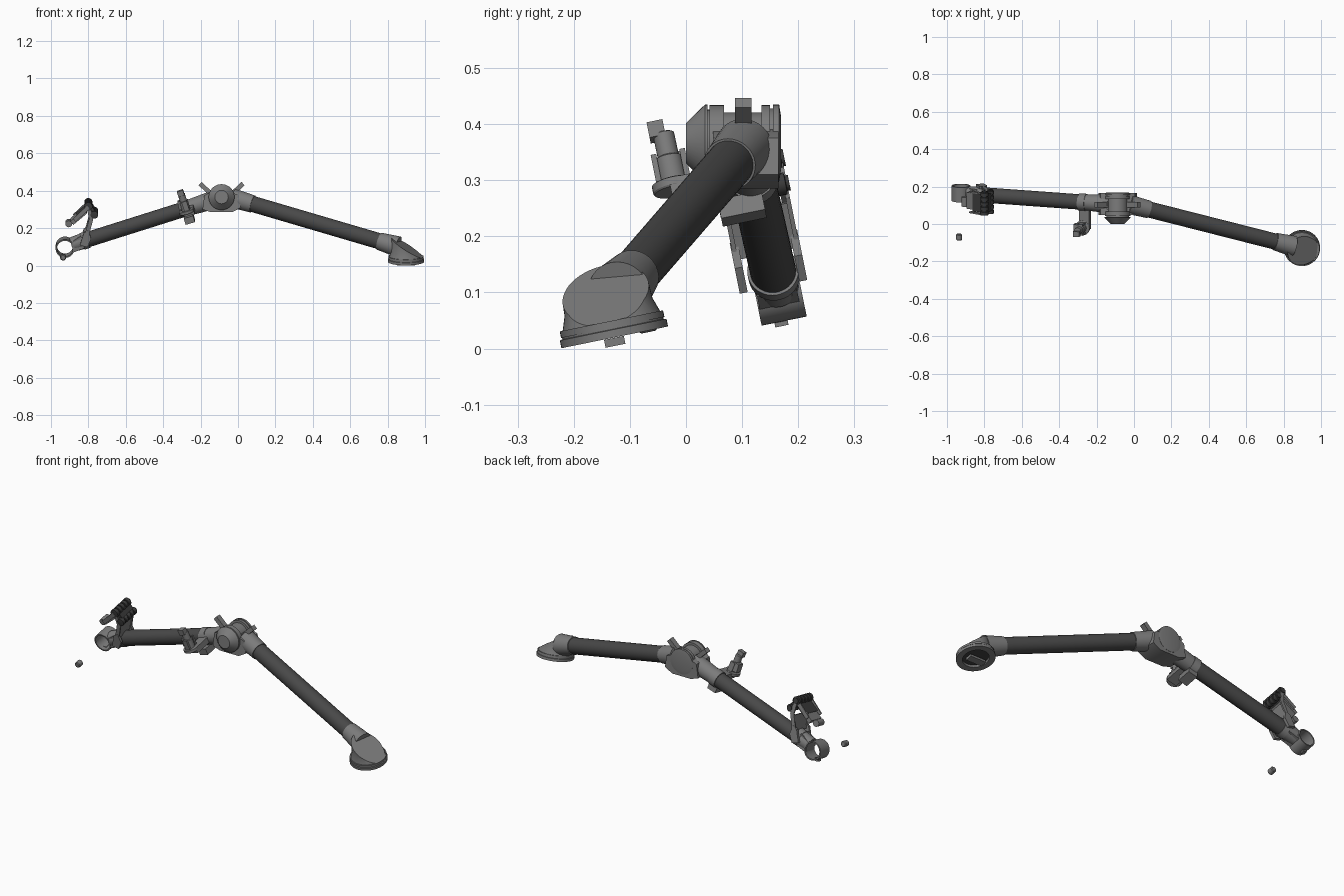
import bpy, bmesh, math
from mathutils import Vector as V, Matrix

if "Cube" in bpy.data.objects:
    bpy.data.objects.remove(bpy.data.objects["Cube"])


def material(name, c):
    m = bpy.data.materials.new(name)
    m.diffuse_color = (c, c, c, 1)
    m.use_nodes = True
    m.node_tree.nodes["Principled BSDF"].inputs["Base Color"].default_value = m.diffuse_color
    return m


GREY = material("mid grey metal", 0.2)
DARK = material("dark tube", 0.065)
BLACK = material("dark fittings", 0.045)


def finish(name, bm, mat):
    bmesh.ops.remove_doubles(bm, verts=bm.verts, dist=1e-6)
    bmesh.ops.recalc_face_normals(bm, faces=bm.faces)
    for f in bm.faces:
        f.smooth = True
    for e in bm.edges:
        e.smooth = len(e.link_faces) == 2 and e.calc_face_angle(0) < math.radians(30)
    me = bpy.data.meshes.new(name)
    bm.to_mesh(me)
    bm.free()
    me.materials.append(mat)
    ob = bpy.data.objects.new(name, me)
    bpy.context.collection.objects.link(ob)
    return ob


def lathe_bm(origin, axis, profile, closed=False, seg=40):
    """Revolve (radius, height) points round an axis."""
    bm = bmesh.new()
    rot = V(axis).to_track_quat('Z', 'Y')
    rings = []
    for r, h in profile:
        rings.append([bm.verts.new(V(origin) + rot @ V((r * math.cos(a), r * math.sin(a), h)))
                      for a in (2 * math.pi * i / seg for i in range(seg))])
    pairs = list(zip(rings, rings[1:] + rings[:1]))
    for a, b in pairs if closed else pairs[:-1]:
        for i in range(seg):
            j = (i + 1) % seg
            bm.faces.new((a[i], a[j], b[j], b[i]))
    if not closed:
        bm.faces.new(rings[0])
        bm.faces.new(rings[-1])
    return bm


def lathe(name, origin, axis, profile, mat=GREY, closed=False, seg=40):
    return finish(name, lathe_bm(origin, axis, profile, closed, seg), mat)


def rod(name, p, q, r0, r1=None, mat=GREY, seg=32):
    d = V(q) - V(p)
    return lathe(name, p, d, [(r0, 0), (r1 or r0, d.length)], mat, seg=seg)


def prism(name, pts, t0, t1, yc, zc, mat=GREY, tilt=0.2):
    """Extrude a front-view (x, z) outline along y, leaning with the arm plane."""
    bm = bmesh.new()
    c = math.sqrt(1 - tilt * tilt)
    a, b = [[bm.verts.new((x, yc - tilt * (z - zc) + c * t, z + tilt * t)) for x, z in pts]
            for t in (t0, t1)]
    bm.faces.new(a)
    bm.faces.new(b)
    for i in range(len(pts)):
        j = (i + 1) % len(pts)
        bm.faces.new((a[i], a[j], b[j], b[i]))
    return finish(name, bm, mat)


def bar(name, p, q, w, t0, t1, yc, zc, mat=GREY, tilt=0.2):
    """Straight flat bar between two front-view points."""
    p, q = V(p), V(q)
    n = V((p.y - q.y, q.x - p.x)).normalized() * w / 2
    return prism(name, [p + n, q + n, q - n, p - n], t0, t1, yc, zc, mat, tilt)


S = V((0, 0.98, 0.2))      # sideways axis of the leaning arm
U = V((0, -0.2, 0.98))     # up axis of the leaning arm

# ---- long tubes
A0, A1 = V((0.0, 0.098, 0.352)), V((0.83, -0.113, 0.108))
B0, B1 = V((-0.15, 0.108, 0.345)), V((-0.90, 0.162, 0.108))
rod("lower_arm_tube", A0.lerp(A1, .08), A1.lerp(A0, .06), 0.043, mat=DARK)
rod("upper_arm_tube", B0.lerp(B1, .1), B1.lerp(B0, .06), 0.041, mat=DARK)
rod("lower_arm_elbow_collar", A0.lerp(A1, -.03), A0.lerp(A1, .095), 0.052, 0.047)
rod("lower_arm_foot_collar", A0.lerp(A1, .91), A0.lerp(A1, 1.03), 0.047, 0.056)
rod("upper_arm_elbow_collar", B0.lerp(B1, -.03), B0.lerp(B1, .14), 0.05, 0.043)
rod("upper_arm_wrist_collar", B0.lerp(B1, .90), B0.lerp(B1, .985), 0.043, 0.04)

# ---- elbow joint
lathe("elbow_drum", (-0.088, 0, 0.366), (0, 1, 0),
      [(.036, 0), (.069, .034), (.069, .038), (.06, .038), (.06, .042), (.068, .042),
       (.068, .068), (.055, .068), (.055, .135), (.068, .135), (.068, .15), (.062, .15),
       (.062, .155), (.069, .155), (.069, .166), (.05, .169)])
prism("elbow_housing", [(-.15, .39), (-.03, .39), (.005, .375), (.015, .31), (-.03, .285),
                        (-.145, .285), (-.19, .30), (-.18, .375)],
      -.055, .062, .103, .35, tilt=0)
for sx in (-1, 1):
    bar("elbow_lug", (-.088 + sx * .055, .382), (-.088 + sx * .115, .438), .024,
        -.015, .015, .102, .4, tilt=0)

# ---- foot: tapered body sliced by a slanted face, on a stepped flange
F = V((0.898, -0.127, 0.02))
bm = lathe_bm(F + U * .02, U, [(.092, 0), (.08, .035), (.074, .17)], seg=48)
bmesh.ops.bisect_plane(bm, geom=bm.verts[:] + bm.edges[:] + bm.faces[:], dist=1e-6,
                       plane_co=(0.89, -0.13, 0.108), plane_no=(0.53, -0.22, 0.82),
                       clear_outer=True)
bmesh.ops.holes_fill(bm, edges=[e for e in bm.edges if e.is_boundary])
finish("foot_body", bm, GREY)
lathe("foot_flange", F, U, [(.066, 0), (.097, 0), (.097, .014), (.092, .015), (.092, .018),
                            (.094, .018), (.094, .03), (.066, .03)], closed=True, seg=48)
rod("foot_recess", F + U * .014, F + U * .024, .068, mat=BLACK)
bar("foot_latch_bar", (.85, .012), (.945, .012), .014, -.018, .018, F.y, .012)

# ---- open wrist band at the far end
W = V((-0.925, 0.165, 0.098))
lathe("wrist_band", W - S * .041, S, [(.05, 0), (.05, .082), (.043, .082), (.043, 0)], closed=True)
prism("wrist_neck", [(-.885, .075), (-.885, .135), (-.84, .165), (-.82, .10)],
      -.036, .036, .16, .11)
bar("wrist_pin", (-.935, .04), (-.935, .058), .02, -.012, .012, .165, .07)

# ---- detached grapple pin in front of the wrist
P = V((-0.935, -0.07, 0.045))
lathe("loose_pin", P - S * .017, S, [(.012, 0), (.016, .004), (.016, .03), (.012, .034)], seg=20)

# ---- elbow camera on its clamp
N = V((-0.28, -0.2, 0.94)).normalized()     # camera axis, square to the arm
C = V((-0.275, -0.02, 0.288))
lathe("camera_turntable", C - N * .008, N, [(.038, 0), (.04, .003), (.04, .016), (.036, .018)])
lathe("camera_body", C, N, [(.024, 0), (.024, .055), (.019, .058), (.019, .10), (.016, .102)], seg=28)
for t in (-.026, .026):
    bar("camera_yoke", (-.272, .295), (-.289, .347), .028, t - .005, t + .005, C.y, C.z)
bar("camera_hood", (-.302, .375), (-.311, .402), .034, -.021, .008, C.y - .008, C.z + .01)
bar("camera_side_box", (-.30, .30), (-.31, .345), .03, -.012, .028, C.y, C.z)
bar("camera_bracket", (-.29, .275), (-.235, .292), .03, -.01, .13, -.015, .275)
bar("camera_clamp", (-.285, .243), (-.235, .258), .035, -.045, .035, .105, .25)
rod("camera_clamp_strap", B0.lerp(B1, .14), B0.lerp(B1, .19), .046)

# ---- wrist camera: saddle, two struts, dark hinge rollers and hanging panel
rod("saddle_strap", B0.lerp(B1, .87), B0.lerp(B1, .91), .046)
for t in (-.056, .056):
    s = math.copysign(.009, t)
    prism("saddle_plate", [(-.845, .12), (-.805, .11), (-.785, .155), (-.80, .20), (-.825, .185)],
          t - s, t + s * .6, .15, .14)
    bar("strut", (-.815, .15), (-.785, .26), .022, t - .004, t + .004, .15, .14)
    bar("strut_top", (-.785, .255), (-.80, .33), .02, t - .004, t + .004, .15, .14)
    bar("panel_arm", (-.80, .325), (-.875, .255), .022, t - .012, t - .004, .15, .14)
bar("strut_web", (-.808, .17), (-.79, .25), .012, -.055, .055, .15, .14)


def roller(name, x, z, r):
    mid = V((x, .15 - .2 * (z - .14), z))
    prof = [(r * .7, -.066)]
    for i in range(5):     # stacked fins
        h = -.065 + i * .026
        prof += [(r, h), (r, h + .018), (r * .7, h + .019), (r * .7, h + .025)]
    lathe(name, mid, S, prof, BLACK, seg=24)


roller("upper_hinge_roller", -.80, .328, .022)
roller("lower_hinge_roller", -.768, .283, .020)
bar("hinge_link", (-.80, .328), (-.768, .283), .028, -.05, .05, .15, .14, BLACK)
bar("camera_panel", (-.815, .297), (-.888, .236), .024, -.048, .042, .15, .14)
bar("panel_backing", (-.81, .31), (-.86, .27), .014, -.055, .05, .15, .14, BLACK)
rod("panel_lens", V((-.905, .095, .222)), V((-.905, .145, .232)), .018, seg=24)
bar("lens_stem", (-.88, .243), (-.905, .224), .02, -.02, .01, .15, .14)
